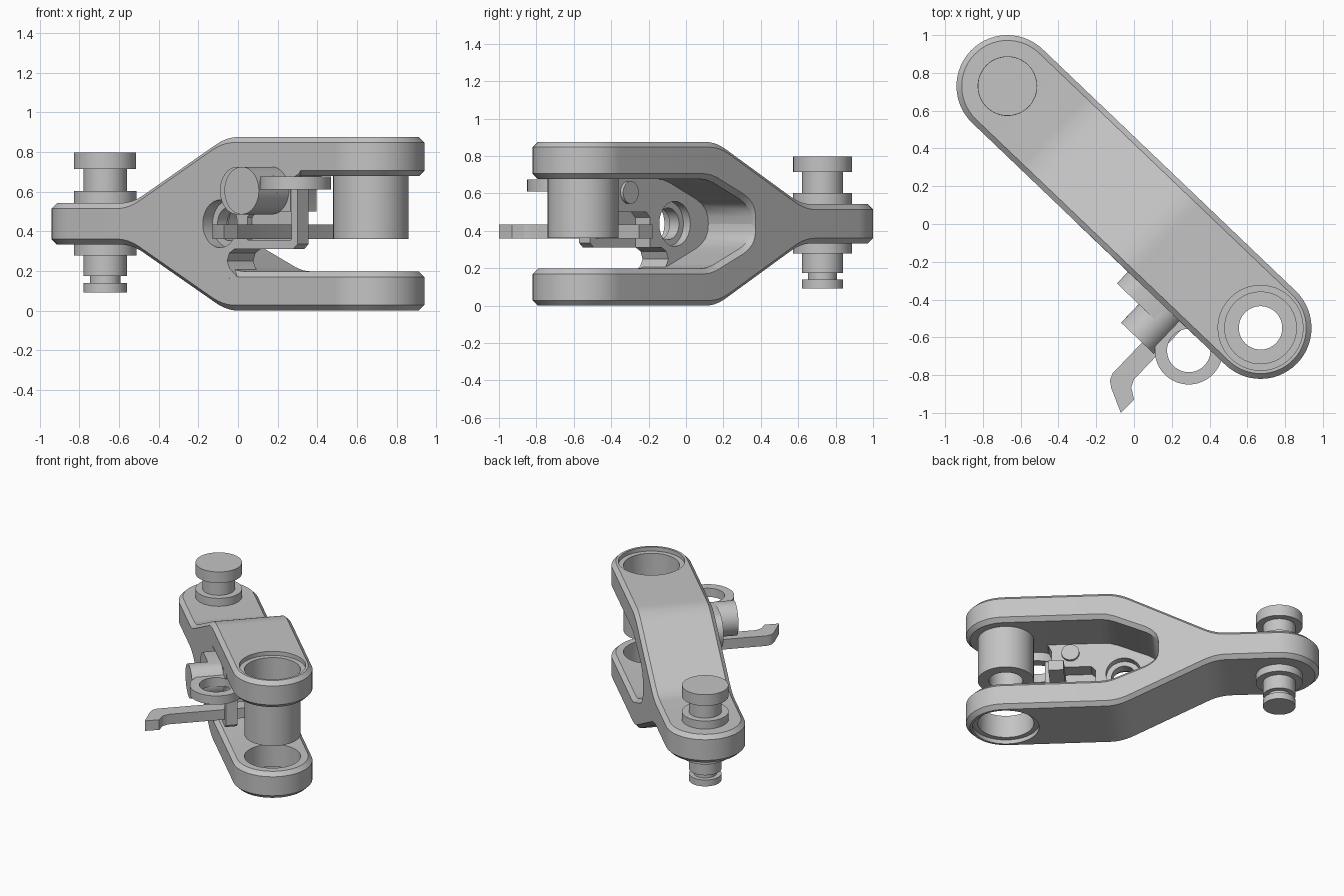
import bpy, bmesh, math
from mathutils import Matrix

if "Cube" in bpy.data.objects:
    bpy.data.objects.remove(bpy.data.objects["Cube"])

# Shared layout: u runs from tail pin to fork roller, v across, z up
LENGTH, RADIUS, CHAMFER, MID = 1.853, 0.27, 0.028, 0.4375
FRAME = Matrix.Translation((-0.67, 0.73, 0)) @ Matrix.Rotation(math.radians(-43.69), 4, 'Z')

steel = bpy.data.materials.new("grey steel")
steel.use_nodes = True
GREY = (0.55, 0.55, 0.55, 1)
steel.diffuse_color = GREY
steel.node_tree.nodes["Principled BSDF"].inputs["Base Color"].default_value = GREY


def shade(mesh):
    for p in mesh.polygons:
        p.use_smooth = True
    mesh.set_sharp_from_angle(angle=math.radians(30))


def finish(name, bm):
    bmesh.ops.remove_doubles(bm, verts=bm.verts, dist=1e-5)
    bmesh.ops.recalc_face_normals(bm, faces=bm.faces)
    mesh = bpy.data.meshes.new(name)
    bm.to_mesh(mesh)
    bm.free()
    mesh.materials.append(steel)
    shade(mesh)
    obj = bpy.data.objects.new(name, mesh)
    bpy.context.scene.collection.objects.link(obj)
    obj.matrix_basis = FRAME
    return obj


def lathe(name, profile, u, w, along='z', steps=48):
    """Spin (radius, height) points about z, or about v when along='v'."""
    bm = bmesh.new()
    rings = []
    for r, h in profile:
        ring = []
        for k in range(steps):
            a = 2 * math.pi * k / steps
            x, y = r * math.cos(a), r * math.sin(a)
            ring.append(bm.verts.new((u + x, w + y, h) if along == 'z' else (u + x, h, w + y)))
        rings.append(ring)
    for i in range(len(rings)):
        j = (i + 1) % len(rings)
        if profile[i][0] == 0 and profile[j][0] == 0:
            continue
        for k in range(steps):
            n = (k + 1) % steps
            bm.faces.new((rings[i][k], rings[i][n], rings[j][n], rings[j][k]))
    return finish(name, bm)


def rod(name, r, h0, h1, u, w, along='v'):
    return lathe(name, [(0, h0), (r, h0), (r, h1), (0, h1)], u, w, along)


def prism(name, points, h0, h1, along='v'):
    """Extrude a (u, z) outline along v, or a (u, v) outline along z."""
    bm = bmesh.new()
    ends = [[bm.verts.new((a, h, b) if along == 'v' else (a, b, h)) for a, b in points]
            for h in (h0, h1)]
    bm.faces.new(ends[0])
    bm.faces.new(ends[1])
    for i in range(len(points)):
        j = (i + 1) % len(points)
        bm.faces.new((ends[0][i], ends[0][j], ends[1][j], ends[1][i]))
    return finish(name, bm)


def box(name, u0, u1, z0, z1, v0, v1):
    return prism(name, [(u0, z0), (u1, z0), (u1, z1), (u0, z1)], v0, v1)


def cut(obj, *cutters):
    for c in cutters:
        m = obj.modifiers.new("cut", 'BOOLEAN')
        m.operation, m.solver, m.object = 'DIFFERENCE', 'EXACT', c
    bpy.context.view_layer.update()
    deps = bpy.context.evaluated_depsgraph_get()
    mesh = bpy.data.meshes.new_from_object(obj.evaluated_get(deps))
    obj.modifiers.clear()
    obj.data = mesh
    shade(mesh)


# Body heights: outer half thickness and slot half height along u
def soft(x, t=0.08):
    return 0 if x < -t else x if x > t else (x + t) ** 2 / (4 * t)


def outer(u):
    return 0.105 + 0.504 * (soft(u - 0.42) - soft(u - 1.08))


SLOT = [(0.8, 0), (0.805, 0.04), (0.82, 0.075), (0.85, 0.105), (0.89, 0.13),
        (1.1, 0.22), (1.15, 0.235), (1.2, 0.24), (3, 0.24)]


def slot(u):
    for (a, ha), (b, hb) in zip(SLOT, SLOT[1:]):
        if u <= b:
            return ha + (hb - ha) * max(0, u - a) / (b - a)


def slab(name, stations, top, bottom):
    """Chamfered slab; stations pair each rim point with its inset point."""
    bm = bmesh.new()
    loops = []
    for (uo, vo), (ui, vi) in stations:
        half = [(ui, vi, top(ui)), (uo, vo, top(uo) - CHAMFER),
                (uo, vo, bottom(uo) + CHAMFER), (ui, vi, bottom(ui))]
        loop = half + [(u, -v, z) for u, v, z in reversed(half)]
        loops.append([bm.verts.new(p) for p in loop])
    for a, b in zip(loops, loops[1:]):
        for k in range(8):
            n = (k + 1) % 8
            bm.faces.new((a[k], a[n], b[n], b[k]))
    for loop, station in ((loops[0], stations[0]), (loops[-1], stations[-1])):
        if station[0][1] > 0.01:
            bm.faces.new(loop)
    return finish(name, bm)


def straight(us):
    return [((u, RADIUS), (u, RADIUS - CHAMFER)) for u in us]


def round_end(centre, sign, steps=14):
    pts = []
    for k in range(steps + 1):
        a = math.pi / 2 * k / steps
        c, s = sign * math.sin(a), math.cos(a) if k < steps else 0
        pts.append(tuple((centre + r * c, r * s) for r in (RADIUS, RADIUS - CHAMFER)))
    return pts


# Tail block and the two fork arms
bends = [0.34 + 0.02 * k for k in range(9)]
slab("tail_block", round_end(0, -1)[::-1] + straight(bends + [0.8]),
     lambda u: MID + outer(u), lambda u: MID - outer(u))
arm_us = sorted({p[0] for p in SLOT[:-1]} | {0.97 + 0.02 * k for k in range(12)})
arm_path = straight(arm_us) + round_end(LENGTH, 1)
arms = [slab("upper_fork_arm", arm_path, lambda u: MID + outer(u), lambda u: MID + slot(u)),
        slab("lower_fork_arm", arm_path, lambda u: MID - slot(u), lambda u: MID - outer(u))]
bore = lathe("bore_cutter", [(0, -0.1), (0.225, -0.1), (0.225, 0.03), (0.19, 0.03),
                             (0.19, 0.845), (0.225, 0.845), (0.225, 1), (0, 1)], LENGTH, 0)
for arm in arms:
    cut(arm, bore)

# Side web that closes one face of the slot, with a stepped round hole
web = prism("side_web", [(0.76, 0.33), (0.76, 0.55), (0.85, 0.6), (1.1, 0.72), (1.63, 0.72),
                         (1.61, 0.69), (1.57, 0.67), (1.55, 0.63), (1.55, 0.5), (1.28, 0.5),
                         (1.25, 0.47), (1.25, 0.31), (1.16, 0.31), (1.125, 0.29),
                         (1.11, 0.25), (1.125, 0.215), (1.18, 0.17), (1.1, 0.16), (0.85, 0.28)],
            -RADIUS - 0.001, -0.08)
eye = lathe("eye_cutter", [(0, -0.4), (0.12, -0.4), (0.12, -0.2), (0.085, -0.2),
                           (0.085, -0.13), (0.12, -0.13), (0.12, 0), (0, 0)], 1.06, MID, 'v')
cut(web, eye)
for cutter in (bore, eye):
    bpy.data.objects.remove(cutter)

# Latch guide: hook strip, upright and recessed back
prism("guide_hook", [(1.2, 0.31), (1.57, 0.31), (1.6, 0.335), (1.6, 0.62), (1.555, 0.62),
                     (1.555, 0.355), (1.2, 0.355)], -RADIUS - 0.001, -0.19)
box("guide_back", 1.24, 1.555, 0.35, 0.51, -0.235, -0.19)

# Latch knob on its rounded plate, with the pin through the web
plate = []
for k in range(40):
    a = 2 * math.pi * (k + 0.5) / 40
    plate.append(((1.42 if math.cos(a) > 0 else 1.26) + 0.12 * math.cos(a),
                  0.605 + 0.12 * math.sin(a)))
prism("knob_plate", plate, -0.355, -0.265)
rod("knob", 0.12, -0.49, -0.3, 1.42, 0.605)
rod("knob_pin", 0.06, -0.3, -0.06, 1.42, 0.605)

# Pull ring and bent lever
lathe("pull_ring", [(0.115, 0.61), (0.18, 0.61), (0.18, 0.675), (0.115, 0.675)], 1.661, -0.349)
prism("lever", [(1.453, 0.13), (1.557, 0.13), (1.557, -0.66), (1.575, -0.7), (1.631, -0.737),
                (1.629, -0.836), (1.503, -0.777), (1.468, -0.752), (1.453, -0.715)],
      0.36, 0.435, 'z')

# Fork roller
lathe("fork_roller", [(0.115, 0.362), (0.19, 0.362), (0.19, 0.68), (0.115, 0.68)], LENGTH, 0)

# Tail pin with head, washers and grooved tip
lathe("tail_pin", [(0, 0.092), (0.11, 0.092), (0.11, 0.14), (0.077, 0.14), (0.077, 0.175),
                   (0.11, 0.175), (0.11, 0.715), (0.157, 0.715), (0.157, 0.798), (0, 0.798)], 0, 0)
rod("upper_washer", 0.158, 0.53, 0.602, 0, 0, 'z')
rod("lower_washer", 0.158, 0.278, 0.35, 0, 0, 'z')
